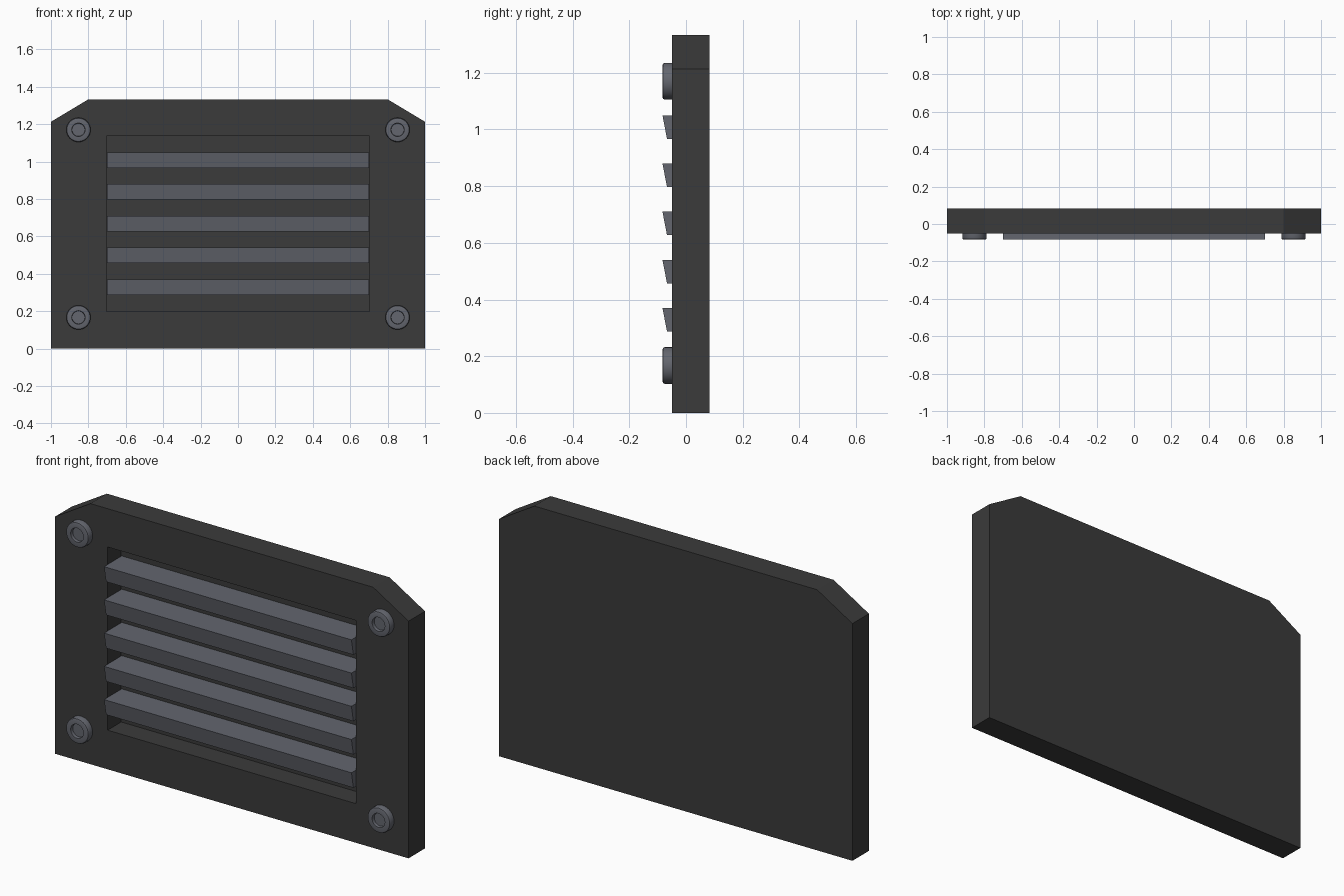
import bpy, bmesh, math
from mathutils import Matrix

if "Cube" in bpy.data.objects:
    bpy.data.objects.remove(bpy.data.objects["Cube"])


def material(name, colour):
    m = bpy.data.materials.new(name)
    m.diffuse_color = (*colour, 1)
    m.use_nodes = True
    m.node_tree.nodes["Principled BSDF"].inputs["Base Color"].default_value = m.diffuse_color
    return m


DARK = material("dark grey", (0.043, 0.043, 0.043))
STEEL = material("steel grey", (0.125, 0.132, 0.156))


def finish(bm, name, mat):
    bmesh.ops.recalc_face_normals(bm, faces=bm.faces)
    me = bpy.data.meshes.new(name)
    bm.to_mesh(me)
    bm.free()
    me.materials.append(mat)
    ob = bpy.data.objects.new(name, me)
    bpy.context.collection.objects.link(ob)
    return ob


def prism(name, points, offset, mat):
    """Extrude a closed 3D polygon along an offset vector."""
    bm = bmesh.new()
    face = bm.faces.new([bm.verts.new(p) for p in points])
    ext = bmesh.ops.extrude_face_region(bm, geom=[face])["geom"]
    verts = [g for g in ext if isinstance(g, bmesh.types.BMVert)]
    bmesh.ops.translate(bm, verts=verts, vec=offset)
    # keep the starting cap so the solid is closed
    if not face.is_valid:
        bm.faces.new([v for v in bm.verts if v not in verts])
    return finish(bm, name, mat)


# Plate with two clipped upper corners
outline = [(-1, 0), (1, 0), (1, 1.213), (0.8, 1.333), (-0.8, 1.333), (-1, 1.213)]
plate = prism("vent_plate", [(x, -0.05, z) for x, z in outline], (0, 0.133, 0), DARK)

# Rectangular blind recess in the front
pocket = [(-0.703, 0.2), (0.703, 0.2), (0.703, 1.137), (-0.703, 1.137)]
cutter = prism("recess_cutter", [(x, -0.2, z) for x, z in pocket], (0, 0.26, 0), DARK)
cutter.hide_render = True
cut = plate.modifiers.new("recess", 'BOOLEAN')
cut.operation = 'DIFFERENCE'
cut.solver = 'EXACT'
cut.object = cutter
bpy.context.view_layer.objects.active = plate
bpy.ops.object.modifier_apply(modifier=cut.name)
bpy.data.objects.remove(cutter)

# Five slats with fronts sloping back towards the bottom
for i in range(5):
    top = 0.37 + 0.17 * i
    section = [(-0.083, top), (0.06, top), (0.06, top - 0.083), (-0.067, top - 0.083)]
    prism(f"slat_{i + 1}", [(-0.7, y, z) for y, z in section], (1.4, 0, 0), STEEL)


# Round bolts with a rounded rim and a shallow socket, turned from a profile
def bolt(name, x, z):
    profile = [(0.065, -0.045), (0.065, -0.075), (0.062, -0.081), (0.056, -0.083),
               (0.036, -0.083), (0.034, -0.068), (0, -0.068)]
    bm = bmesh.new()
    verts = [bm.verts.new((r, y, 0)) for r, y in profile]
    edges = [bm.edges.new(p) for p in zip(verts, verts[1:])]
    bmesh.ops.spin(bm, geom=verts + edges, cent=(0, 0, 0), axis=(0, 1, 0),
                   angle=2 * math.pi, steps=32)
    bmesh.ops.remove_doubles(bm, verts=bm.verts, dist=1e-4)
    # close the hidden back
    bmesh.ops.holes_fill(bm, edges=[e for e in bm.edges if e.is_boundary], sides=0)
    bmesh.ops.translate(bm, verts=bm.verts, vec=(x, 0, z))
    ob = finish(bm, name, STEEL)
    bpy.ops.object.select_all(action='DESELECT')
    ob.select_set(True)
    bpy.context.view_layer.objects.active = ob
    bpy.ops.object.shade_smooth_by_angle(angle=math.radians(40))


for side, x in (("left", -0.853), ("right", 0.853)):
    for level, z in (("lower", 0.167), ("upper", 1.17)):
        bolt(f"bolt_{level}_{side}", x, z)
